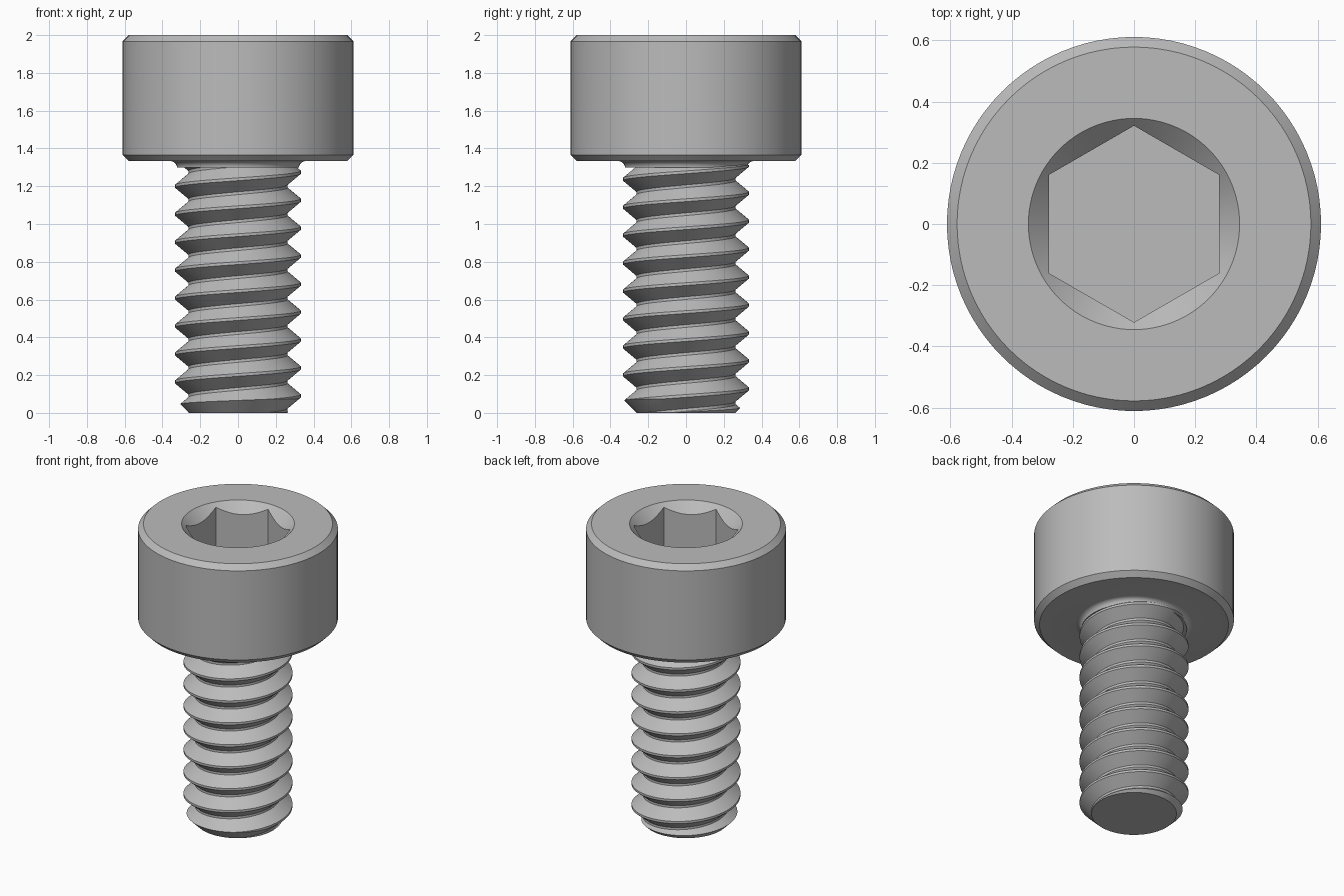
import bpy, bmesh
from math import cos, sin, pi, radians

cube = bpy.data.objects.get("Cube")
if cube:
    bpy.data.objects.remove(cube, do_unlink=True)

HEAD_R, SHANK_R, ROOT_R = 0.611, 0.333, 0.262
HEAD_Z, TOP_Z, PITCH = 1.333, 2.0, 0.148
SEGMENTS = 96

steel = bpy.data.materials.new("grey steel")
steel.use_nodes = True
colour = (0.5, 0.5, 0.5, 1)
steel.diffuse_color = colour
steel.node_tree.nodes["Principled BSDF"].inputs["Base Color"].default_value = colour


def make_object(name, bm):
    bmesh.ops.recalc_face_normals(bm, faces=bm.faces)
    mesh = bpy.data.meshes.new(name)
    bm.to_mesh(mesh)
    bm.free()
    mesh.materials.append(steel)
    obj = bpy.data.objects.new(name, mesh)
    bpy.context.collection.objects.link(obj)
    return obj


def lathe(name, profile, segments=SEGMENTS, turn=0.0):
    """Closed solid of revolution from (radius, z) points, capped at both ends."""
    bm = bmesh.new()
    angles = [turn + 2 * pi * i / segments for i in range(segments)]
    rings = [[bm.verts.new((r * cos(a), r * sin(a), z)) for a in angles] for r, z in profile]
    for low, high in zip(rings, rings[1:]):
        for i in range(segments):
            j = (i + 1) % segments
            bm.faces.new((low[i], low[j], high[j], high[i]))
    bm.faces.new(rings[0])
    bm.faces.new(rings[-1])
    return make_object(name, bm)


def combine(target, tool, operation):
    mod = target.modifiers.new(operation, "BOOLEAN")
    mod.operation, mod.object, mod.solver = operation, tool, "EXACT"
    bpy.context.view_layer.objects.active = target
    bpy.ops.object.modifier_apply(modifier=mod.name)
    bpy.data.objects.remove(tool, do_unlink=True)


def smooth(obj):
    bpy.ops.object.select_all(action="DESELECT")
    obj.select_set(True)
    bpy.context.view_layer.objects.active = obj
    bpy.ops.object.shade_smooth_by_angle(angle=radians(25))


# Head with chamfered rims and a fillet running into the shank
fillet = 0.035
profile = [(SHANK_R - 0.01 + fillet * (1 - cos(a)), HEAD_Z - fillet * (1 - sin(a)))
           for a in (pi / 2 * k / 6 for k in range(7))]
profile += [(0.578, HEAD_Z), (HEAD_R, HEAD_Z + 0.033), (HEAD_R, TOP_Z - 0.033), (0.578, TOP_Z)]
head = lathe("head", profile)

# Hexagonal socket with a conical lead-in
combine(head, lathe("hex_cutter", [(0.321, TOP_Z - 0.33), (0.321, TOP_Z + 0.1)], 6, pi / 6), "DIFFERENCE")
combine(head, lathe("cone_cutter", [(0.245, TOP_Z - 0.1), (0.395, TOP_Z + 0.05)]), "DIFFERENCE")
smooth(head)

# Threaded shank: the tooth profile climbs one pitch per turn
tooth = [(SHANK_R, -0.05), (SHANK_R, 0.05), (ROOT_R, 0.45), (ROOT_R, 0.55)]
turns = int(HEAD_Z / PITCH) + 5
phase = 0.09
bm = bmesh.new()
columns = []
for i in range(SEGMENTS):
    a = 2 * pi * i / SEGMENTS
    columns.append([bm.verts.new((r * cos(a), r * sin(a), phase + PITCH * (k + f + i / SEGMENTS)))
                    for k in range(-3, turns - 3) for r, f in tooth])
step = len(tooth)
for i in range(SEGMENTS):
    here = columns[i]
    there = columns[i + 1] if i + 1 < SEGMENTS else columns[0][step:]
    for j in range(len(there) - 1):
        bm.faces.new((here[j], there[j], there[j + 1], here[j + 1]))
for z, side in ((0, -1), (HEAD_Z - 0.02, 1)):
    bmesh.ops.bisect_plane(bm, geom=bm.verts[:] + bm.edges[:] + bm.faces[:],
                           plane_co=(0, 0, z), plane_no=(0, 0, side), clear_outer=True)
    rim = [e for e in bm.edges if e.is_boundary and all(abs(v.co.z - z) < 1e-4 for v in e.verts)]
    bmesh.ops.contextual_create(bm, geom=rim)
shank = make_object("threaded_shank", bm)

# Chamfered tip of the shank
combine(shank, lathe("tip_cutter", [(0.25, -0.01), (0.35, 0.09), (0.35, HEAD_Z + 0.1)]), "INTERSECT")
smooth(shank)
